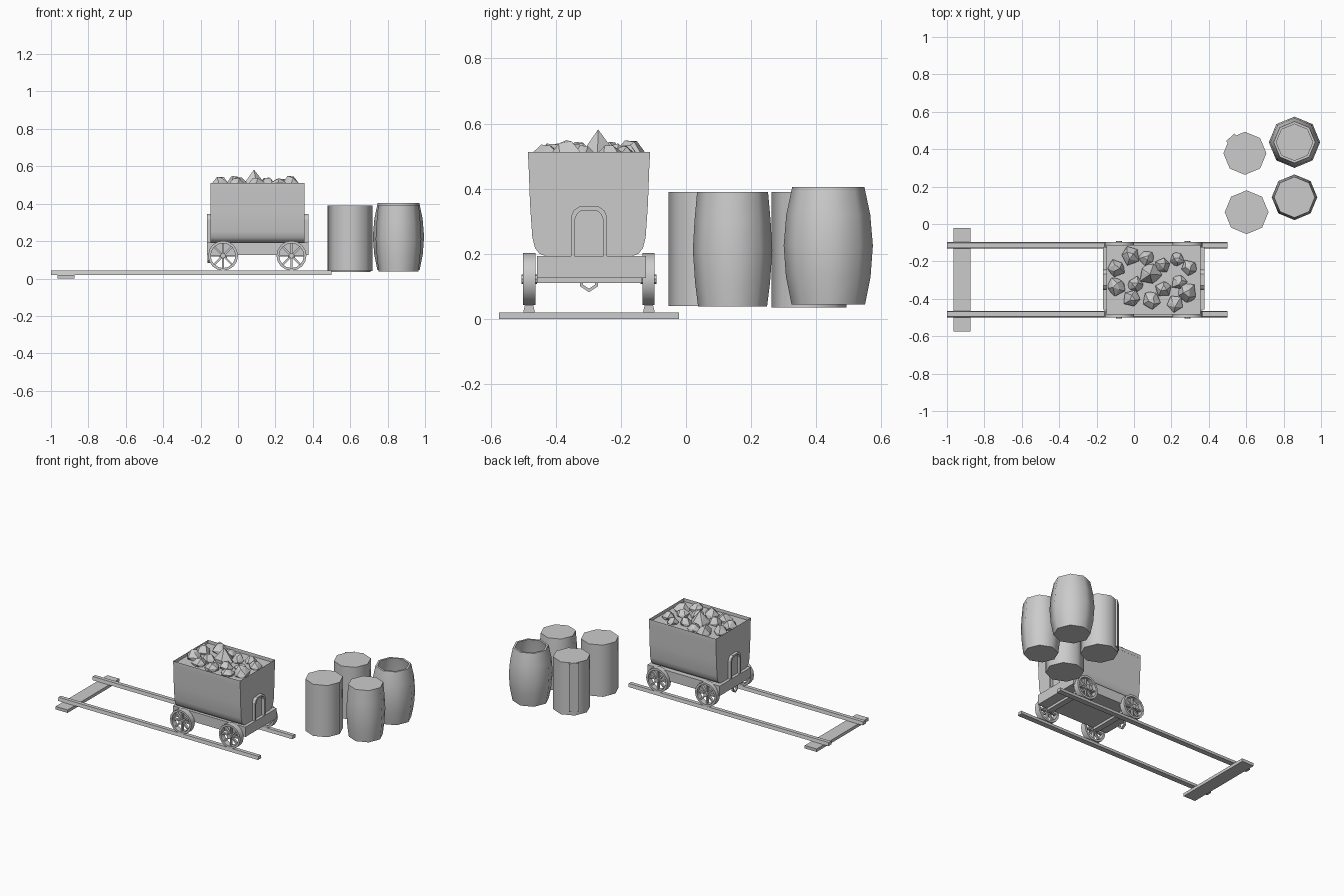
import bpy, bmesh, math, random
from mathutils import Vector, Matrix

if "Cube" in bpy.data.objects:
    bpy.data.objects.remove(bpy.data.objects["Cube"])

random.seed(4)
GREY = bpy.data.materials.new("plain grey")
GREY.diffuse_color = (0.6, 0.6, 0.6, 1)
GREY.use_nodes = True
GREY.node_tree.nodes["Principled BSDF"].inputs["Base Color"].default_value = GREY.diffuse_color
CY = -0.298          # centre line of the track


def finish(name, bm, smooth=None):
    bmesh.ops.recalc_face_normals(bm, faces=bm.faces)
    me = bpy.data.meshes.new(name)
    bm.to_mesh(me)
    bm.free()
    me.materials.append(GREY)
    ob = bpy.data.objects.new(name, me)
    bpy.context.collection.objects.link(ob)
    if smooth:
        bpy.ops.object.select_all(action='DESELECT')
        ob.select_set(True)
        bpy.context.view_layer.objects.active = ob
        bpy.ops.object.shade_smooth_by_angle(angle=math.radians(smooth))
    return ob


def add_box(bm, lo, hi, matrix=Matrix()):
    lo, hi = Vector(lo), Vector(hi)
    size = hi - lo
    m = matrix @ Matrix.Translation((lo + hi) / 2) @ Matrix.Diagonal((*size, 1))
    bmesh.ops.create_cube(bm, size=1, matrix=m)


def box(name, lo, hi):
    bm = bmesh.new()
    add_box(bm, lo, hi)
    return finish(name, bm)


def add_lathe(bm, profile, n, matrix=Matrix(), closed=False):
    """Turn (radius, height) points about z; open profiles get flat end caps."""
    rings = [[bm.verts.new(matrix @ Vector((r * math.cos(2 * math.pi * i / n),
                                            r * math.sin(2 * math.pi * i / n), z)))
              for i in range(n)] for r, z in profile]
    pairs = list(zip(rings, rings[1:]))
    if closed:
        pairs.append((rings[-1], rings[0]))
    else:
        bm.faces.new(rings[0])
        bm.faces.new(rings[-1])
    for a, b in pairs:
        for i in range(n):
            j = (i + 1) % n
            bm.faces.new((a[i], a[j], b[j], b[i]))


def add_prism_x(bm, outline, x0, x1):
    """Extrude a (y, z) outline from x0 to x1, returning the two end faces."""
    a = [bm.verts.new((x0, y, z)) for y, z in outline]
    b = [bm.verts.new((x1, y, z)) for y, z in outline]
    n = len(a)
    sides = [bm.faces.new((a[i], a[(i + 1) % n], b[(i + 1) % n], b[i])) for i in range(n)]
    return sides, bm.faces.new(a), bm.faces.new(b)


# track: two rails and the end sleeper
for side, label in ((-1, "front_rail"), (1, "back_rail")):
    y = CY + side * 0.184
    bm = bmesh.new()
    add_prism_x(bm, [(y - .018, .02), (y + .018, .02), (y + .013, .042), (y - .013, .042)], -1, 0.5)
    finish(label, bm)
box("sleeper", (-0.965, -0.575, 0), (-0.875, -0.021, 0.02))

# cart chassis with axle bars
box("chassis", (-0.166, -0.458, 0.126), (0.376, -0.123, 0.193))
AXLES = (-0.08, 0.286)
for i, x in enumerate(AXLES):
    box(f"axle_bar_{i + 1}", (x - .02, -0.458, 0.11), (x + .02, -0.135, 0.13))

# spoked wheels
for i, x in enumerate(AXLES):
    for side in (-1, 1):
        bm = bmesh.new()
        m = Matrix.Translation((x, CY + side * 0.183, 0.122)) @ Matrix.Rotation(math.pi / 2, 4, 'X')
        add_lathe(bm, [(.08, -.019), (.08, .019), (.066, .019), (.066, -.019)], 16, m, closed=True)
        add_lathe(bm, [(.015, -.024), (.015, .024)], 8, m)
        for k in range(8):
            spoke = m @ Matrix.Rotation(k * math.pi / 4, 4, 'Z')
            add_box(bm, (.01, -.005, -.008), (.069, .005, .008), spoke)
        finish(f"wheel_{i + 1}_{'front' if side < 0 else 'back'}", bm, 40)

# cart tub: rounded-bottom section, opened at the top
half = [(.13, .192), (.152, .2), (.166, .218), (.174, .25), (.181, .35), (.187, .512)]
outline = [(CY + y, z) for y, z in half] + [(CY - y, z) for y, z in reversed(half)]
bm = bmesh.new()
sides, _, _ = add_prism_x(bm, outline, -0.146, 0.355)
top = sides[len(half) - 1]
bmesh.ops.inset_region(bm, faces=[top], thickness=0.018)
bmesh.ops.translate(bm, verts=top.verts, vec=(0, 0, -0.022))
finish("cart_tub", bm, 35)

# arched end frames
arch = [(-.055, .192), (-.055, .315), (-.047, .333), (-.03, .345),
        (.03, .345), (.047, .333), (.055, .315), (.055, .192)]
inner = [(y * .8, z if z < .2 else z - .012) for y, z in arch]
for x0, x1, label in ((-.166, -.144, "left"), (.353, .376, "right")):
    bm = bmesh.new()
    add_prism_x(bm, [(CY + y, z) for y, z in arch + inner[::-1]], x0, x1)
    finish(f"{label}_end_arch", bm)

# coupling hook hanging under the left end
hook = [(-.027, .128), (-.027, .1), (0, .082), (.027, .1), (.027, .128),
        (.018, .128), (.018, .105), (0, .093), (-.018, .105), (-.018, .128)]
bm = bmesh.new()
add_prism_x(bm, [(CY + y, z) for y, z in hook], -0.164, -0.15)
finish("coupling_hook", bm)

# ore lumps: convex hulls of jittered points
ROCKS = [(-.02, -.165, .055), (.067, -.18, .042), (.155, -.22, .045), (.23, -.19, .042),
         (.295, -.235, .045), (-.095, -.335, .05), (.005, -.325, .046), (.085, -.27, .062),
         (-.01, -.4, .048), (.095, -.41, .052), (.16, -.345, .046), (.24, -.31, .042),
         (.285, -.37, .055), (.22, -.425, .046), (-.095, -.235, .048)]
for i, (x, y, r) in enumerate(ROCKS):
    bm = bmesh.new()
    spin = random.uniform(0, 6)
    for ring, (z, rad, n) in enumerate(((-.35, .85, 5), (.1, 1.0, 5), (.75, .4, 3))):
        for k in range(n):
            a = spin + ring * .5 + 2 * math.pi * k / n
            q = rad * random.uniform(.8, 1.1)
            bm.verts.new((x + r * q * math.cos(a), y + r * q * math.sin(a),
                          .5 + r * (z + random.uniform(-.1, .15))))
    if i == 7:
        bm.verts.new((x, y, 0.582))
    bmesh.ops.convex_hull(bm, input=bm.verts)
    finish(f"ore_lump_{i + 1}", bm)


# eight-sided barrels and drums
def barrel(name, x, y, profile):
    bm = bmesh.new()
    add_lathe(bm, profile, 8, Matrix.Translation((x, y, 0)))
    return finish(name, bm, 50)


barrel("front_drum", .602, .063, [(.117, .04), (.117, .39)])
barrel("back_drum", .593, .378, [(.115, .035), (.115, .39)])
barrel("front_barrel", .858, .143, [(.106, .038), (.115, .11), (.122, .21), (.117, .3), (.109, .39)])
barrel("open_barrel", .858, .437, [(.113, .045), (.13, .13), (.137, .225), (.129, .32), (.111, .405),
                                   (.097, .405), (.112, .32), (.118, .225), (.112, .13), (.097, .07)])

# loose stave leaning on the back drum
bm = bmesh.new()
a = math.radians(112.5)
m = Matrix.Translation((.593, .378, 0)) @ Matrix.Rotation(a + math.radians(20), 4, 'Z')
add_box(bm, (.103, -.03, .06), (.116, .03, .388), m)
finish("loose_stave", bm)
